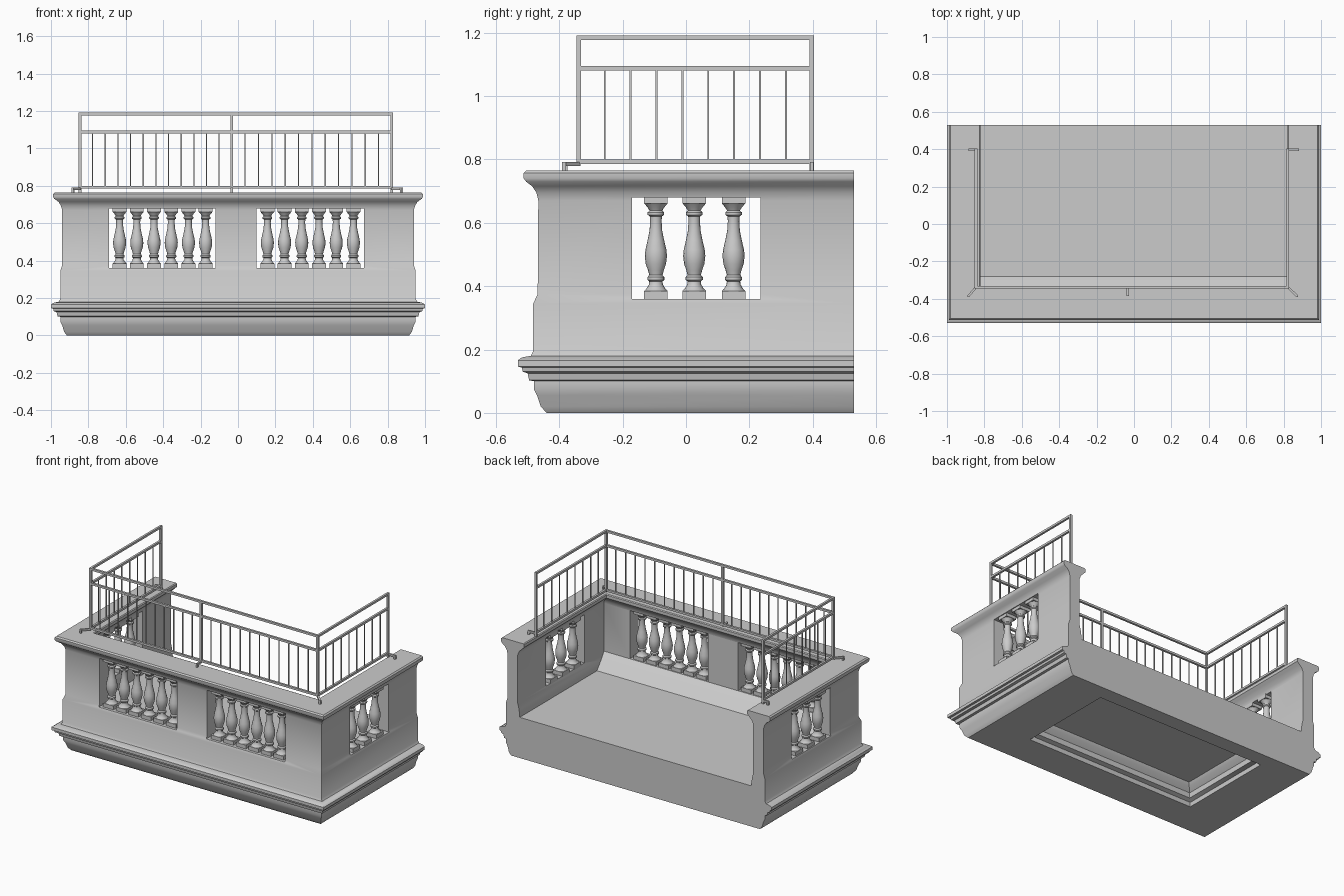
import bpy, bmesh
from math import radians, sin, cos, pi
from mathutils import Vector, Matrix

if "Cube" in bpy.data.objects:
    bpy.data.objects.remove(bpy.data.objects["Cube"])


def finish(bm, name, smooth=False):
    bmesh.ops.recalc_face_normals(bm, faces=bm.faces)
    me = bpy.data.meshes.new(name)
    bm.to_mesh(me)
    bm.free()
    ob = bpy.data.objects.new(name, me)
    bpy.context.collection.objects.link(ob)
    if smooth:
        smooth_shade(ob)
    return ob


def smooth_shade(ob):
    bpy.ops.object.select_all(action='DESELECT')
    ob.select_set(True)
    bpy.context.view_layer.objects.active = ob
    bpy.ops.object.shade_smooth_by_angle(angle=radians(35))


def box(bm, lo, hi):
    lo, hi = Vector(lo), Vector(hi)
    m = Matrix.Translation((lo + hi) / 2) @ Matrix.Diagonal((*(hi - lo), 1))
    bmesh.ops.create_cube(bm, size=1, matrix=m)


def bar(bm, a, b, w):
    # square bar from a to b
    a, b = Vector(a), Vector(b)
    d = b - a
    rot = d.to_track_quat('Z', 'Y').to_matrix().to_4x4()
    m = Matrix.Translation((a + b) / 2) @ rot @ Matrix.Diagonal((w, w, d.length, 1))
    bmesh.ops.create_cube(bm, size=1, matrix=m)


# Balcony body: profile (inset at sides, inset at front, height) swept round a U
profile = [(.085, .09, 0), (.07, .072, .02), (.06, .06, .055), (.05, .05, .075),
           (.05, .05, .10), (.035, .035, .103), (.03, .03, .125), (.015, .015, .13),
           (.012, .012, .143), (0, 0, .146), (0, 0, .166), (.015, .012, .175),
           (.04, .04, .18), (.05, .048, .195), (.05, .048, .345), (.06, .062, .375),
           (.06, .064, .67), (.053, .058, .695), (.04, .045, .715), (.018, .025, .73),
           (.012, .018, .74), (.012, .018, .757), (.02, .026, .765),
           (.175, .19, .765), (.18, .195, .76), (.18, .195, .74), (.165, .18, .725),
           (.145, .165, .705), (.135, .155, .68), (.135, .155, .36),
           (.145, .20, .32), (.15, .25, .27)]
bm = bmesh.new()
rings = []
for dx, dy, z in profile:
    x, y = 1 - dx, -.53 + dy
    rings.append([bm.verts.new(p) for p in
                  ((-x, .53, z), (-x, y, z), (x, y, z), (x, .53, z))])
for r, s in zip(rings, rings[1:]):
    for j in range(3):
        bm.faces.new((r[j], r[j + 1], s[j + 1], s[j]))
bm.faces.new(rings[-1])                                          # floor
bm.faces.new([r[0] for r in rings] + [r[3] for r in reversed(rings)])  # flat back
# Underside with a stepped recess
prev = rings[0]
for i, z in ((0, 0), (0, .03), (.025, .04), (.025, .075), (.05, .10), (.06, .12)):
    x, y0, y1 = .62 - i, -.22 + i, .43 - i
    ring = [bm.verts.new(p) for p in ((-x, y1, z), (-x, y0, z), (x, y0, z), (x, y1, z))]
    for j in range(4):
        k = (j + 1) % 4
        bm.faces.new((prev[j], prev[k], ring[k], ring[j]))
    prev = ring
bm.faces.new(prev)
body = finish(bm, "balcony_body")

# Baluster openings
bm = bmesh.new()
box(bm, (-.69, -.6, .36), (-.12, -.2, .68))
box(bm, (.10, -.6, .36), (.675, -.2, .68))
box(bm, (-1.2, -.17, .36), (1.2, .235, .68))
cutter = finish(bm, "opening_cutter")
cutter.hide_render = True
mod = body.modifiers.new("openings", 'BOOLEAN')
mod.operation = 'DIFFERENCE'
mod.solver = 'EXACT'
mod.object = cutter
bpy.context.view_layer.objects.active = body
bpy.ops.object.modifier_apply(modifier=mod.name)
bpy.data.objects.remove(cutter)
smooth_shade(body)

# Turned baluster, shared by all positions
turn = [(.037, .385), (.030, .392), (.022, .405), (.021, .415), (.027, .42), (.027, .428),
        (.021, .435), (.025, .45), (.032, .47), (.035, .495), (.033, .515), (.026, .545),
        (.020, .575), (.018, .605), (.019, .62), (.026, .625), (.026, .633), (.020, .638),
        (.026, .648), (.036, .66)]
bm = bmesh.new()
N = 16
lathe = [[bm.verts.new((r * cos(2 * pi * i / N), r * sin(2 * pi * i / N), z))
          for i in range(N)] for r, z in turn]
for a, b in zip(lathe, lathe[1:]):
    for i in range(N):
        k = (i + 1) % N
        bm.faces.new((a[i], a[k], b[k], b[i]))
box(bm, (-.037, -.037, .355), (.037, .037, .385))
box(bm, (-.037, -.037, .66), (.037, .037, .685))
first = finish(bm, "baluster", True)
spots = [(c + (i - 2.5) * .092, -.42) for c in (-.403, .387) for i in range(6)]
spots += [(s * .9, y) for s in (-1, 1) for y in (-.095, .026, .15)]
for n, (x, y) in enumerate(spots):
    ob = first if n == 0 else first.copy()
    if n:
        bpy.context.collection.objects.link(ob)
    ob.location = (x, y, 0)

# Metal railing: frames of posts, three rails and thin spindles
XL, XM, XR, YF, YB = -.845, -.033, .823, -.338, .397
W, ZB, ZM, ZT = .014, .792, 1.088, 1.184
bm = bmesh.new()
for x, y in ((XL, YF), (XM, YF), (XR, YF), (XL, YB), (XR, YB)):
    bar(bm, (x, y, .765 if y == YB else ZB - W / 2), (x, y, ZT + W / 2), W)
spans = [((XL, YF), (XM, YF), 12), ((XM, YF), (XR, YF), 12),
         ((XL, YF), (XL, YB), 9), ((XR, YF), (XR, YB), 9)]
for a, b, n in spans:
    for z in (ZB, ZM, ZT):
        bar(bm, (*a, z), (*b, z), W)
    for i in range(1, n):
        p = Vector(a).lerp(Vector(b), i / n)
        bar(bm, (*p, ZB), (*p, ZM), .006)
finish(bm, "railing")

# Railing feet reaching out onto the coping
bm = bmesh.new()
for a, b in (((XL, YF), (-.885, -.385)), ((XR, YF), (.872, -.385)),
             ((XM, YF), (XM, -.38)), ((XL, YB), (-.88, YB)), ((XR, YB), (.875, YB))):
    bar(bm, (*a, .785), (*b, .785), .012)
    bar(bm, (*b, .76), (*b, .791), .012)
finish(bm, "railing_feet")
